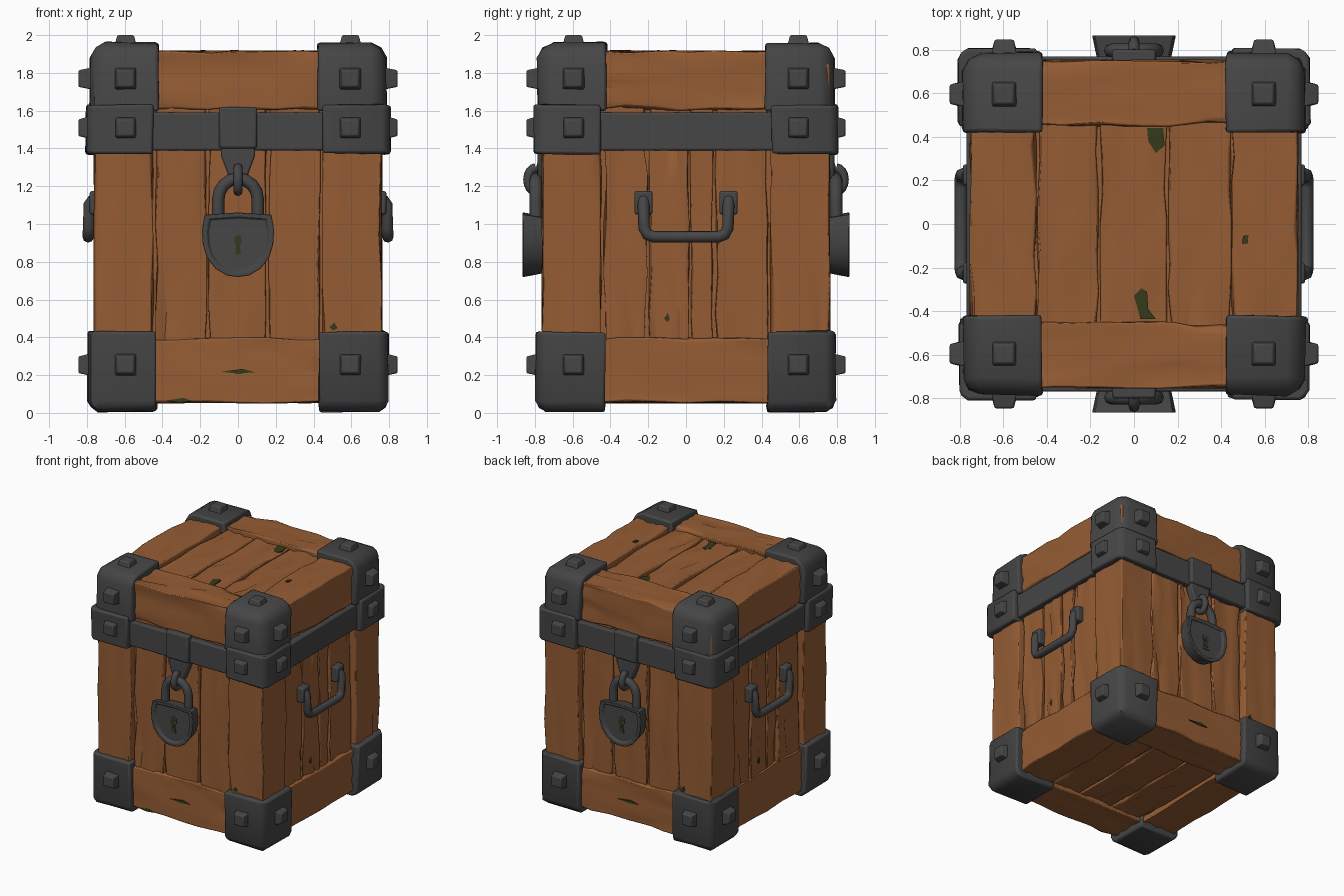
import bpy, bmesh, math, random
from mathutils import Matrix, Vector

if "Cube" in bpy.data.objects:
    bpy.data.objects.remove(bpy.data.objects["Cube"])

random.seed(7)


def mat(name, c):
    m = bpy.data.materials.new(name)
    m.diffuse_color = (*c, 1)
    m.use_nodes = True
    m.node_tree.nodes["Principled BSDF"].inputs["Base Color"].default_value = m.diffuse_color
    return m


WOOD = mat("brown wood", (0.30, 0.108, 0.034))
IRON = mat("dark iron", (0.061, 0.061, 0.062))
MOSS = mat("moss green", (0.033, 0.042, 0.01))


def turn(k):
    return Matrix.Rotation(k * math.pi / 2, 4, 'Z')


def finish(bm, name, m, M=Matrix(), bevel=0, angle=35):
    bm.transform(M)
    bmesh.ops.recalc_face_normals(bm, faces=bm.faces)
    me = bpy.data.meshes.new(name)
    bm.to_mesh(me)
    bm.free()
    me.materials.append(m)
    ob = bpy.data.objects.new(name, me)
    bpy.context.collection.objects.link(ob)
    if bevel:
        b = ob.modifiers.new("bevel", 'BEVEL')
        b.width, b.segments, b.angle_limit = bevel, 2, math.radians(50)
    bpy.ops.object.select_all(action='DESELECT')
    ob.select_set(True)
    bpy.context.view_layer.objects.active = ob
    bpy.ops.object.shade_smooth_by_angle(angle=math.radians(angle))
    return ob


def box_bm(lo, hi):
    lo, hi = Vector(lo), Vector(hi)
    bm = bmesh.new()
    bmesh.ops.create_cube(bm, size=1)
    for v in bm.verts:
        v.co = Vector(lo[i] + (v.co[i] + 0.5) * (hi[i] - lo[i]) for i in range(3))
    return bm


def plank(name, lo, hi, long, M=Matrix(), cross=5, jit=0.012):
    """Hand-hewn board: grid subdivided, vertices pushed in, deeper splits at the ends."""
    bm = box_bm(lo, hi)
    for ax in range(3):
        es = [e for e in bm.edges
              if abs((e.verts[0].co - e.verts[1].co).normalized()[ax]) > 0.9]
        n = 5 if ax == long else (cross if hi[ax] - lo[ax] > 0.15 else 0)
        if n:
            bmesh.ops.subdivide_edges(bm, edges=es, cuts=n, use_grid_fill=True)
    mid, size = (lo[long] + hi[long]) / 2, hi[long] - lo[long]
    for v in bm.verts:
        near_end = abs(v.co[long] - mid) > size * .3
        dent = .018 if near_end and random.random() < .22 else 0
        for ax in range(3):
            s = (v.co[ax] < lo[ax] + 1e-4) - (v.co[ax] > hi[ax] - 1e-4)
            if ax == long:
                v.co[ax] += random.uniform(-.04, .04) if not s else 0
            elif s:
                v.co[ax] += s * (jit * random.random() ** 2 * 1.5 + dent * .7)
            else:
                v.co[ax] += random.uniform(-.015, .015)
    return finish(bm, name, WOOD, M, 0.008, 30)


def prism(name, pts, y0, y1, m, M=Matrix(), bevel=0):
    """Extrude an x-z outline from y0 to y1."""
    bm = bmesh.new()
    f = bm.faces.new([bm.verts.new((x, y0, z)) for x, z in pts])
    r = bmesh.ops.extrude_face_region(bm, geom=[f])
    for v in r["geom"]:
        if isinstance(v, bmesh.types.BMVert):
            v.co.y = y1
    return finish(bm, name, m, M, bevel)


def tube(name, pts, r, M=Matrix()):
    cu = bpy.data.curves.new(name, 'CURVE')
    cu.dimensions, cu.bevel_depth, cu.bevel_resolution, cu.use_fill_caps = '3D', r, 2, True
    sp = cu.splines.new('POLY')
    sp.points.add(len(pts) - 1)
    for p, q in zip(sp.points, pts):
        p.co = (*(M @ Vector(q)), 1)
    cu.materials.append(IRON)
    ob = bpy.data.objects.new(name, cu)
    bpy.context.collection.objects.link(ob)
    bpy.ops.object.select_all(action='DESELECT')
    ob.select_set(True)
    bpy.context.view_layer.objects.active = ob
    bpy.ops.object.convert(target='MESH')
    bpy.ops.object.shade_smooth_by_angle(angle=math.radians(50))


# Core seen through the gaps
finish(box_bm((-.7, -.7, .11), (.7, .7, 1.86)), "core", WOOD)

# Walls: corner posts, upright boards and horizontal rails, once per side
for k in range(4):
    M = turn(k)
    plank("corner_post", (-.765, -.765, .1), (-.445, -.445, 1.85), 2, M)
    cuts = [-.44, -.16, .16, .44] if k % 2 == 0 else [-.44, -.2, .02, .15, .44]
    for a, b in zip(cuts, cuts[1:]):
        plank("wall_board", (a + .002, -.735, .3), (b - .002, -.68, 1.7), 2, M)
    plank("lid_rail", (-.5, -.755, 1.6), (.5, -.445, 1.92), 0, M)
    plank("base_rail", (-.5, -.755, .05), (.5, -.445, .4), 0, M)

# Top and bottom panels
for a, b in [(-.45, -.16), (-.157, .153), (.156, .45)]:
    plank("top_board", (a, -.47, 1.83), (b, .47, 1.893), 1)
    plank("bottom_board", (a, -.47, .08), (b, .47, .14), 1)

# Moss chips on the walls: side, x, z, half width, height, surface depth
for k, x, z, w, h, d in [(0, .505, .435, .02, .045, .763), (0, 0, .208, .09, .025, .754),
                         (0, -.31, .055, .07, .025, .754), (1, -.1, .48, .014, .05, .735),
                         (2, .505, .435, .02, .045, .763), (2, 0, .208, .09, .025, .754),
                         (3, -.1, .48, .014, .05, .735)]:
    prism("moss_chip", [(x - w, z + h * .4), (x, z), (x + w, z + h * .3), (x + w * .3, z + h)],
          -d - .002, -d + .006, MOSS, turn(k))

# Moss chips on the lid (outline laid flat: x, y)
flat = Matrix.Rotation(-math.pi / 2, 4, 'X')
for pts in [[(.065, .38), (.1, .325), (.14, .36), (.135, .44), (.06, .44)],
            [(0, -.33), (.035, -.295), (.06, -.31), (.065, -.39), (.1, -.435), (.03, -.435)],
            [(.495, -.09), (.52, -.09), (.525, -.05), (.5, -.055)]]:
    z = 1.918 if pts[0][0] > .4 else 1.891
    prism("lid_moss", pts, -z - .002, -z + .006, MOSS, flat)

# Iron band around the lid seam
for k in range(4):
    finish(box_bm((-.5, -.768, 1.39), (.5, -.7, 1.59)), "lid_band", IRON, turn(k), .01)


def stud(pos, axis, h, M):
    bm = bmesh.new()
    bmesh.ops.create_cone(bm, cap_ends=True, segments=4, radius1=.088, radius2=.062,
                          depth=h + .03, matrix=Matrix.Rotation(math.pi / 4, 4, 'Z'))
    R = Vector((0, 0, 1)).rotation_difference(Vector(axis)).to_matrix().to_4x4()
    c = Vector(pos) + Vector(axis) * (h - .03) / 2
    finish(bm, "stud", IRON, M @ Matrix.Translation(c) @ R, .008)


# Iron corner caps with studs: inner edge, outer edge, z range, stud z, outer end, chamfer
for name, inn, out, z0, z1, sz, side, ch in [("base_corner", .43, .795, .008, .43, .255, -1, .055),
                                             ("band_corner", .45, .805, 1.37, 1.63, 1.51, 0, .045),
                                             ("lid_corner", .42, .785, 1.6, 1.96, 1.77, 1, .08)]:
    for k in range(4):
        M = turn(k)
        bm = box_bm((-out, -out, z0), (-inn, -inn, z1))

        def outer(v):
            return (v.co.x < -out + .01) + (v.co.y < -out + .01) + \
                (side != 0 and abs(v.co.z - (z1 if side > 0 else z0)) < .01)
        # wide chamfer on edges where two outer faces meet
        es = [e for e in bm.edges if all(outer(v) >= 2 for v in e.verts)]
        bmesh.ops.bevel(bm, geom=es, offset=ch, segments=2, profile=.4, affect='EDGES')
        for v in bm.verts:
            v.co += Vector(random.uniform(-.006, .006) for _ in range(3))
            v.co.z = max(v.co.z, 0)
        finish(bm, name, IRON, M, .014, 40)
        stud((-.595, -out, sz), (0, -1, 0), .845 - out, M)
        stud((-out, -.595, sz), (-1, 0, 0), .845 - out, M)
        if side > 0:
            stud((-.595, -.595, z1), (0, 0, 1), 2 - z1, M)

# Hasp, staple and padlock on front and back
half = [(.06, .727), (.12, .763), (.165, .82), (.187, .89), (.192, .97), (.178, 1.05)]
outline = [(0, .718)] + half + [(0, 1.062)] + [(-x, z) for x, z in reversed(half)]
keyhole = [(-.03, .82), (.03, .82), (.018, .885), (.036, .91), (.03, .945), (0, .96),
           (-.03, .945), (-.036, .91), (-.018, .885)]
for k in (0, 2):
    M = turn(k)
    prism("hasp_plate", [(-.1, 1.4), (.1, 1.4), (.1, 1.62), (-.1, 1.62)], -.8, -.74, IRON, M, .012)
    prism("hasp_tongue", [(-.045, 1.24), (.045, 1.24), (.09, 1.36), (.09, 1.42), (-.09, 1.42),
                          (-.09, 1.36)], -.785, -.72, IRON, M, .01)
    tube("staple", [(0, -.795 + .042 * math.sin(a * math.pi / 8), 1.235 + .062 * math.cos(a * math.pi / 8))
                    for a in range(17)], .025, M)
    arch = [(.105 * math.cos(a * math.pi / 8), -.795, 1.13 + .11 * math.sin(a * math.pi / 8)) for a in range(9)]
    tube("shackle", [(.105, -.795, 1.0)] + arch + [(-.105, -.795, 1.0)], .033, M)
    # Padlock: rings of the outline, narrower at the wall, sunken in front
    bm = bmesh.new()
    rings = []
    for y, s in [(-.755, .88), (-.865, 1), (-.865, .85), (-.848, .81)]:
        rings.append([bm.verts.new((x * s, y, .9 + (z - .9) * s)) for x, z in outline])
    n = len(outline)
    for a, b in zip(rings, rings[1:]):
        for i in range(n):
            bm.faces.new((a[i], a[(i + 1) % n], b[(i + 1) % n], b[i]))
    bm.faces.new(rings[0])
    bm.faces.new(rings[-1])
    finish(bm, "padlock", IRON, M, .005, 30)
    # Keyhole: raised rim plate with a mossy slot
    prism("keyhole_plate", keyhole, -.854, -.846, IRON, M)
    prism("keyhole_slot", [(x * .55, .89 + (z - .89) * .75) for x, z in keyhole],
          -.856, -.85, MOSS, M)

# Carrying handles on left and right
for k in (1, 3):
    M = turn(k)
    for s in (-1, 1):
        bm = box_bm((s * .225 - .048, -.785, 1.05), (s * .225 + .048, -.71, 1.175))
        finish(bm, "handle_bracket", IRON, M, .012)
    tube("handle", [(-.225, -.765, 1.13), (-.225, -.788, 1.1), (-.222, -.79, .98), (-.205, -.792, .945),
                    (-.17, -.793, .932), (.17, -.793, .932), (.205, -.792, .945), (.222, -.79, .98),
                    (.225, -.788, 1.1), (.225, -.765, 1.13)], .031, M)
